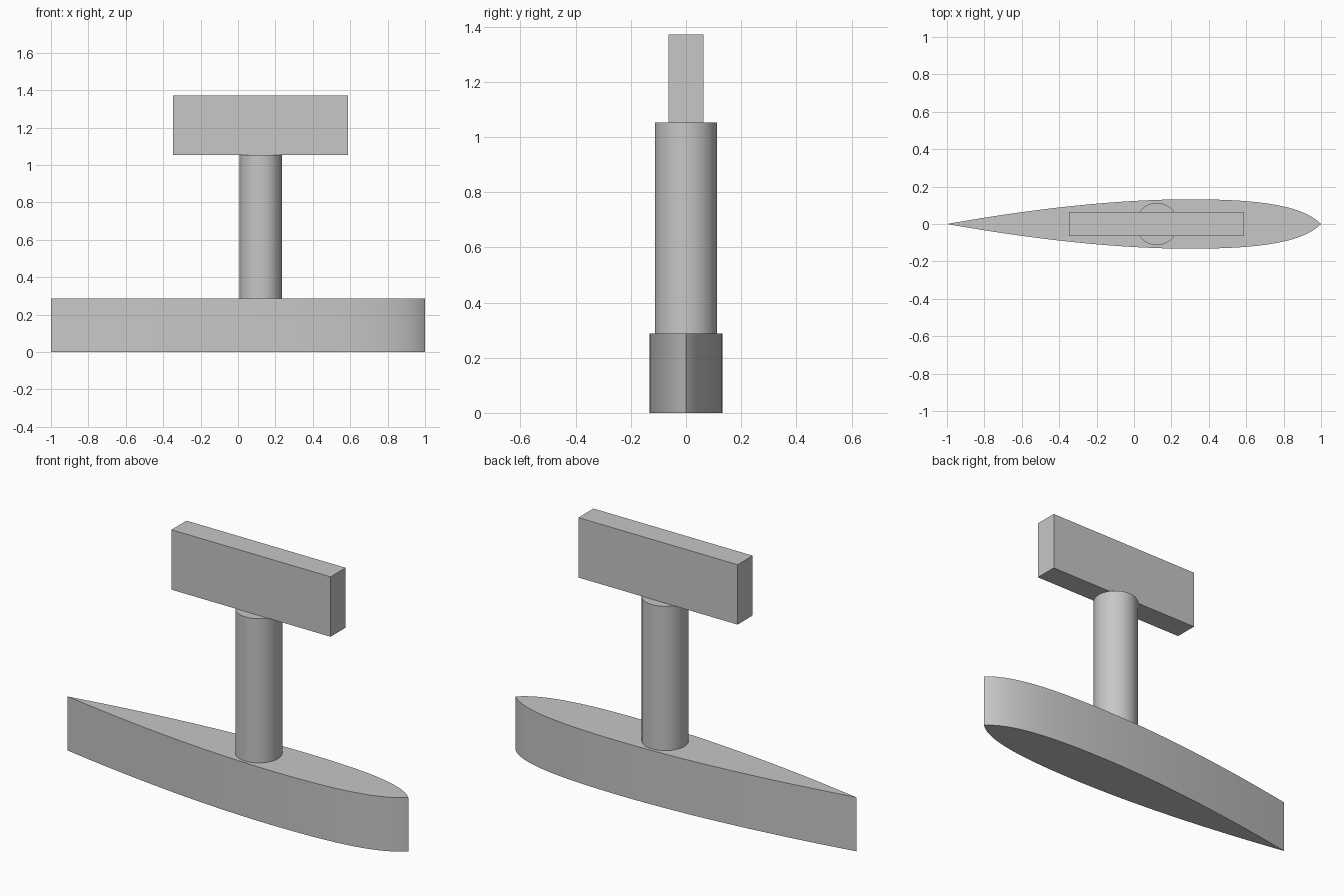
import bpy, bmesh, math
from mathutils import Vector
from mathutils.geometry import interpolate_bezier

if "Cube" in bpy.data.objects:
    bpy.data.objects.remove(bpy.data.objects["Cube"])

grey = bpy.data.materials.new("plain grey")
grey.diffuse_color = (0.57, 0.57, 0.57, 1)
grey.use_nodes = True
grey.node_tree.nodes["Principled BSDF"].inputs["Base Color"].default_value = grey.diffuse_color


def extruded(name, outline, z0, z1, smooth=True):
    """Prism from a counter-clockwise plan outline."""
    bm = bmesh.new()
    base = bm.faces.new([bm.verts.new((x, y, z0)) for x, y in outline])
    top = bmesh.ops.extrude_face_region(bm, geom=[base], use_keep_orig=True)["geom"]
    bmesh.ops.translate(bm, vec=(0, 0, z1 - z0),
                        verts=[g for g in top if isinstance(g, bmesh.types.BMVert)])
    bmesh.ops.recalc_face_normals(bm, faces=bm.faces)
    mesh = bpy.data.meshes.new(name)
    bm.to_mesh(mesh)
    bm.free()
    mesh.materials.append(grey)
    obj = bpy.data.objects.new(name, mesh)
    bpy.context.collection.objects.link(obj)
    if smooth:
        bpy.ops.object.select_all(action='DESELECT')
        obj.select_set(True)
        bpy.context.view_layer.objects.active = obj
        bpy.ops.object.shade_smooth_by_angle(angle=math.radians(20))
    return obj


def bezier(*pts):
    return [(p.x, p.y) for p in interpolate_bezier(*[Vector((x, y, 0)) for x, y in pts], 24)]


# Streamlined base: slender tail at -x, fuller nose at +x, mirrored across y
tail = bezier((-1, 0), (-0.55, 0.08), (-0.1, 0.132), (0.3, 0.132))
nose = bezier((0.3, 0.132), (0.67, 0.132), (0.9, 0.1), (1, 0))
side = tail + nose[1:]
outline = [(x, -y) for x, y in side] + side[-2:0:-1]
extruded("streamlined_base", outline, 0, 0.287)

# Round column
circle = [(0.122 + 0.113 * math.cos(a), 0.113 * math.sin(a))
          for a in (math.tau * i / 64 for i in range(64))]
extruded("column", circle, 0.287, 1.053)

# Rectangular top block
extruded("top_block", [(-0.347, -0.063), (0.588, -0.063), (0.588, 0.063), (-0.347, 0.063)],
         1.053, 1.371, smooth=False)
